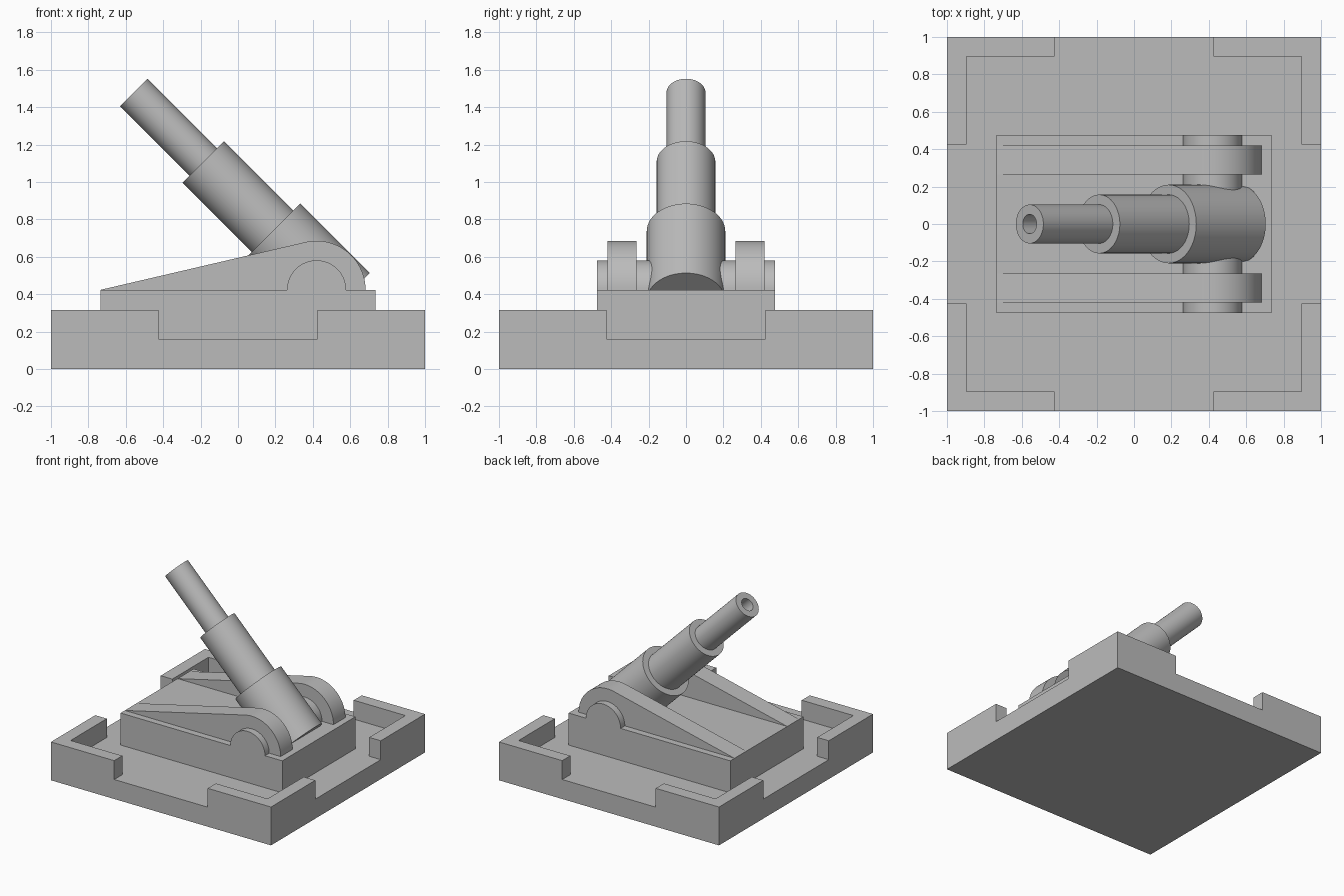
import bpy
import bmesh
from math import sin, cos, pi, asin, radians
from mathutils import Matrix, Vector

if "Cube" in bpy.data.objects:
    bpy.data.objects.remove(bpy.data.objects["Cube"])

grey = bpy.data.materials.new("plain grey")
grey.use_nodes = True
grey.diffuse_color = (0.5, 0.5, 0.5, 1)
grey.node_tree.nodes["Principled BSDF"].inputs["Base Color"].default_value = grey.diffuse_color


def finish(name, bm, smooth=False):
    bmesh.ops.recalc_face_normals(bm, faces=bm.faces)
    mesh = bpy.data.meshes.new(name)
    bm.to_mesh(mesh)
    bm.free()
    mesh.materials.append(grey)
    ob = bpy.data.objects.new(name, mesh)
    bpy.context.collection.objects.link(ob)
    bpy.ops.object.select_all(action='DESELECT')
    ob.select_set(True)
    bpy.context.view_layer.objects.active = ob
    if smooth:
        bpy.ops.object.shade_smooth_by_angle(angle=radians(30))
    return ob


def prism(name, outline, lo, hi, axis="Z", smooth=False):
    """Extrude a flat outline from lo to hi along Z (xy outline) or Y (xz outline)."""
    bm = bmesh.new()
    place = (lambda a, b: (a, b, lo)) if axis == "Z" else (lambda a, b: (a, lo, b))
    face = bm.faces.new([bm.verts.new(place(a, b)) for a, b in outline])
    moved = bmesh.ops.extrude_face_region(bm, geom=[face])["geom"]
    step = Vector((0, 0, hi - lo) if axis == "Z" else (0, hi - lo, 0))
    bmesh.ops.translate(bm, vec=step, verts=[g for g in moved if isinstance(g, bmesh.types.BMVert)])
    return finish(name, bm, smooth)


def rect(x, y):
    return [(-x, -y), (x, -y), (x, y), (-x, y)]


def arc(cx, cz, r, end, n):
    return [(cx + r * cos(end * i / n), cz + r * sin(end * i / n)) for i in range(n + 1)]


# Square base, hollowed out by a cross-shaped tray so four corner walls remain
base = prism("base", rect(1, 1), 0, 0.315)
quarter = [(1.1, 0.425), (0.895, 0.425), (0.895, 0.895), (0.425, 0.895), (0.425, 1.1)]
cross = []
for k in range(4):
    c, s = round(cos(k * pi / 2)), round(sin(k * pi / 2))
    cross += [(c * x - s * y, s * x + c * y) for x, y in quarter]
cutter = prism("tray_cutter", cross, 0.16, 0.5)
cut = base.modifiers.new("tray", 'BOOLEAN')
cut.operation = 'DIFFERENCE'
cut.solver = 'EXACT'
cut.object = cutter
bpy.context.view_layer.objects.active = base
bpy.ops.object.modifier_apply(modifier=cut.name)
bpy.data.objects.remove(cutter)

# Raised block under the carriage
TOP = 0.423
BACK = 0.735
prism("bed_block", rect(BACK, 0.475), 0.16, TOP)

# Sloping cheeks with rounded ends, tangent to the slope
PIVOT = 0.42
R = 0.262
slope = asin(R / (PIVOT + BACK))
cheek = arc(PIVOT, TOP, R, pi / 2 + slope, 32) + [(-BACK, TOP)]
for side, lo, hi in (("right", -0.42, -0.265), ("left", 0.265, 0.42)):
    prism("cheek_" + side, cheek, lo, hi, "Y", True)

# Trunnion bar, half sunk in the block
prism("trunnion", arc(PIVOT, TOP, 0.158, pi, 32), -0.475, 0.475, "Y", True)

# Stepped barrel with a bore, turned around its axis from the muzzle back
profile = [(0, 0.9), (0.052, 0.9), (0.052, 0), (0.104, 0), (0.104, 0.525), (0.157, 0.525),
           (0.157, 1.05), (0.21, 1.05), (0.21, 1.575), (0, 1.575)]
bm = bmesh.new()
verts = [bm.verts.new((r, 0, d)) for r, d in profile]
edges = [bm.edges.new(pair) for pair in zip(verts, verts[1:])]
bmesh.ops.spin(bm, geom=verts + edges, cent=(0, 0, 0), axis=(0, 0, 1), angle=2 * pi, steps=64)
bmesh.ops.remove_doubles(bm, verts=bm.verts, dist=0.0005)
bm.transform(Matrix.Translation((-0.558, 0, 1.478)) @ Matrix.Rotation(radians(135), 4, 'Y'))
finish("barrel", bm, True)
